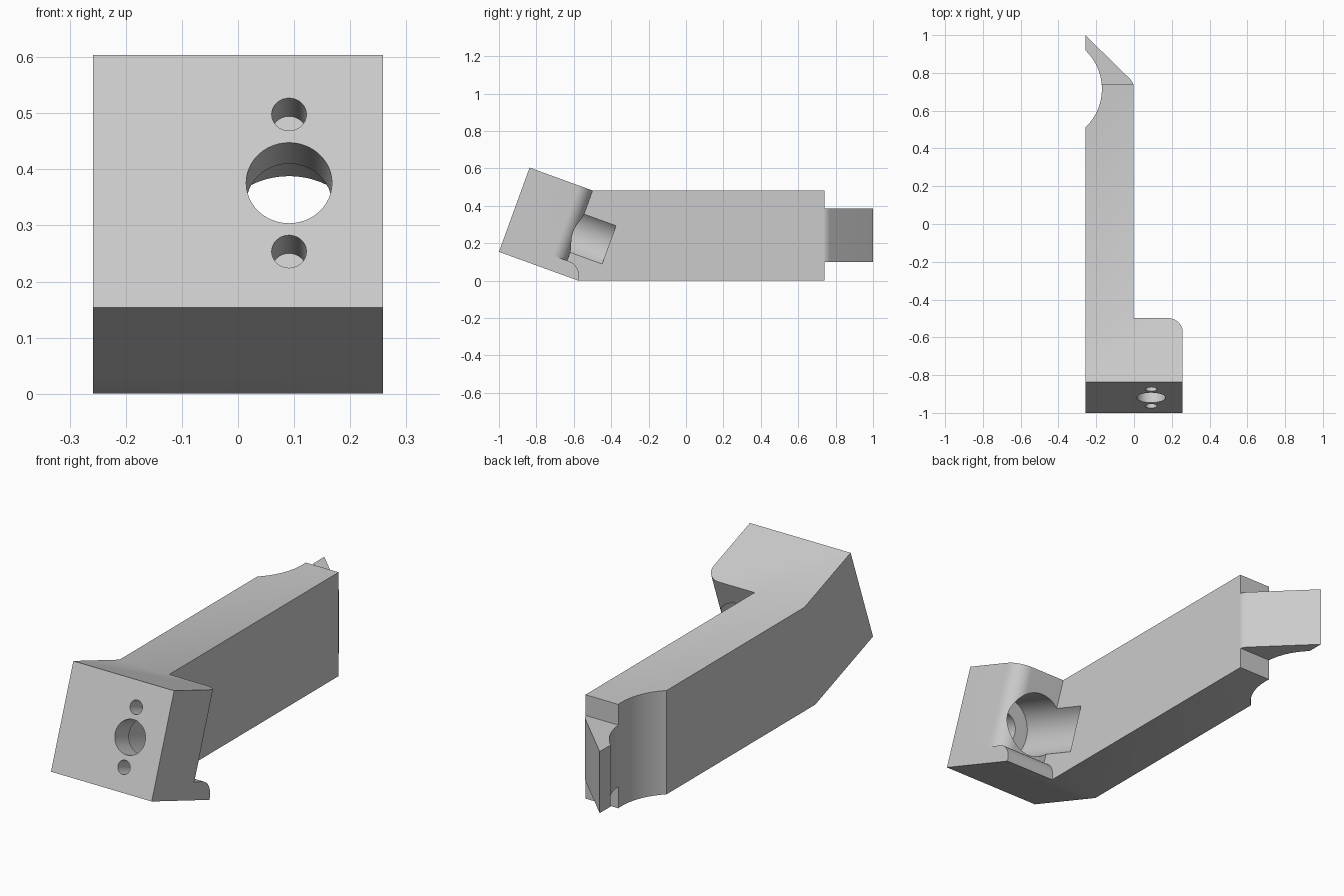
import bpy, bmesh
from math import sin, cos, pi, radians
from mathutils import Vector

if "Cube" in bpy.data.objects:
    bpy.data.objects.remove(bpy.data.objects["Cube"])

TILT = radians(20)
L, R, ARM_R = -0.258, 0.258, -0.003      # left side, head right side, arm right side
H, DEPTH, FOOT = 0.479, 0.36, 0.45       # tilted head: height, depth, foot depth
Y0, Z0 = -1.0, FOOT * sin(TILT)          # lower front edge of the head


def head(x, d, s):
    """Tilted head coordinates: d = depth behind front face, s = height along it."""
    return Vector((x, Y0 + d * cos(TILT) + s * sin(TILT),
                   Z0 - d * sin(TILT) + s * cos(TILT)))


def arc(cx, cy, r, a0, a1, n):
    return [(cx + r * cos(radians(a0 + (a1 - a0) * i / n)),
             cy + r * sin(radians(a0 + (a1 - a0) * i / n))) for i in range(n + 1)]


def prism(name, pts, t0, t1, place):
    bm = bmesh.new()
    a = [bm.verts.new(place(u, v, t0)) for u, v in pts]
    b = [bm.verts.new(place(u, v, t1)) for u, v in pts]
    bm.faces.new(a)
    bm.faces.new(b[::-1])
    n = len(pts)
    for i in range(n):
        j = (i + 1) % n
        bm.faces.new((a[i], b[i], b[j], a[j]))
    bmesh.ops.recalc_face_normals(bm, faces=bm.faces)
    me = bpy.data.meshes.new(name)
    bm.to_mesh(me)
    bm.free()
    ob = bpy.data.objects.new(name, me)
    bpy.context.collection.objects.link(ob)
    return ob


def combine(base, other, op):
    m = base.modifiers.new(op, 'BOOLEAN')
    m.operation, m.solver, m.object = op, 'EXACT', other
    bpy.context.view_layer.objects.active = base
    bpy.ops.object.modifier_apply(modifier=m.name)
    bpy.data.objects.remove(other, do_unlink=True)


side = lambda u, v, t: Vector((t, u, v))       # profile in y-z, extruded along x
plan = lambda u, v, t: Vector((u, v, t))       # profile in x-y, extruded along z
head_plan = lambda u, v, t: head(u, v, t)      # profile in x-d, extruded up the head
head_side = lambda u, v, t: head(t, u, v)      # profile in d-s, extruded along x
bore = lambda u, v, t: head(u, t, v)           # circle on the front face, drilled back

# Head block with one rounded rear corner
tool = prism("tool_holder", [(L, 0), (R, 0)] + arc(R - .08, DEPTH - .08, .08, 0, 90, 12)
             + [(L, DEPTH)], 0, H, head_plan)

# Foot lip under the head, rounded at its rear end
lip = prism("foot_lip", [(0, 0), (FOOT, 0)] + arc(FOOT - .08, 0, .08, 0, 90, 12)[1:]
            + [(0, .08)], L, R, head_side)

# Long arm, its front end buried in the head
top, low = head(0, DEPTH, H), head(0, FOOT, 0)
arm = prism("arm", [(-.75, .3), (top.y, top.z), (.74, top.z), (.74, low.z), (low.y, low.z)],
            L, ARM_R, side)

# Pointed tongue at the rear
tongue = prism("tongue", [(L, 1), (L, .65), (-.1, .65), (ARM_R, .735)]
               + arc(ARM_R - .06, .735 - .01, .06, 12, 45, 5), .10, .385, plan)

for part in (lip, arm, tongue):
    combine(tool, part, 'UNION')

# Bores: main hole, rear counterbore running into the arm, two screw holes
HX, HS = .091, .236
for name, s, r, d0, d1, n in (("counterbore", HS, .144, .11, .54, 64),
                              ("main_hole", HS, .0765, -.05, .2, 48),
                              ("screw_hole_low", HS - .13, .031, -.05, .095, 32),
                              ("screw_hole_high", HS + .13, .031, -.05, .095, 32)):
    combine(tool, prism(name, arc(HX, s, r, 0, 360, n)[:-1], d0, d1, bore), 'DIFFERENCE')

# Concave scoop on the left side of the arm
combine(tool, prism("scoop", arc(-.453, .715, .283, 0, 360, 96)[:-1], -.1, .7, plan),
        'DIFFERENCE')

bpy.ops.object.select_all(action='DESELECT')
tool.select_set(True)
bpy.context.view_layer.objects.active = tool
bpy.ops.object.shade_smooth_by_angle(angle=radians(25))
